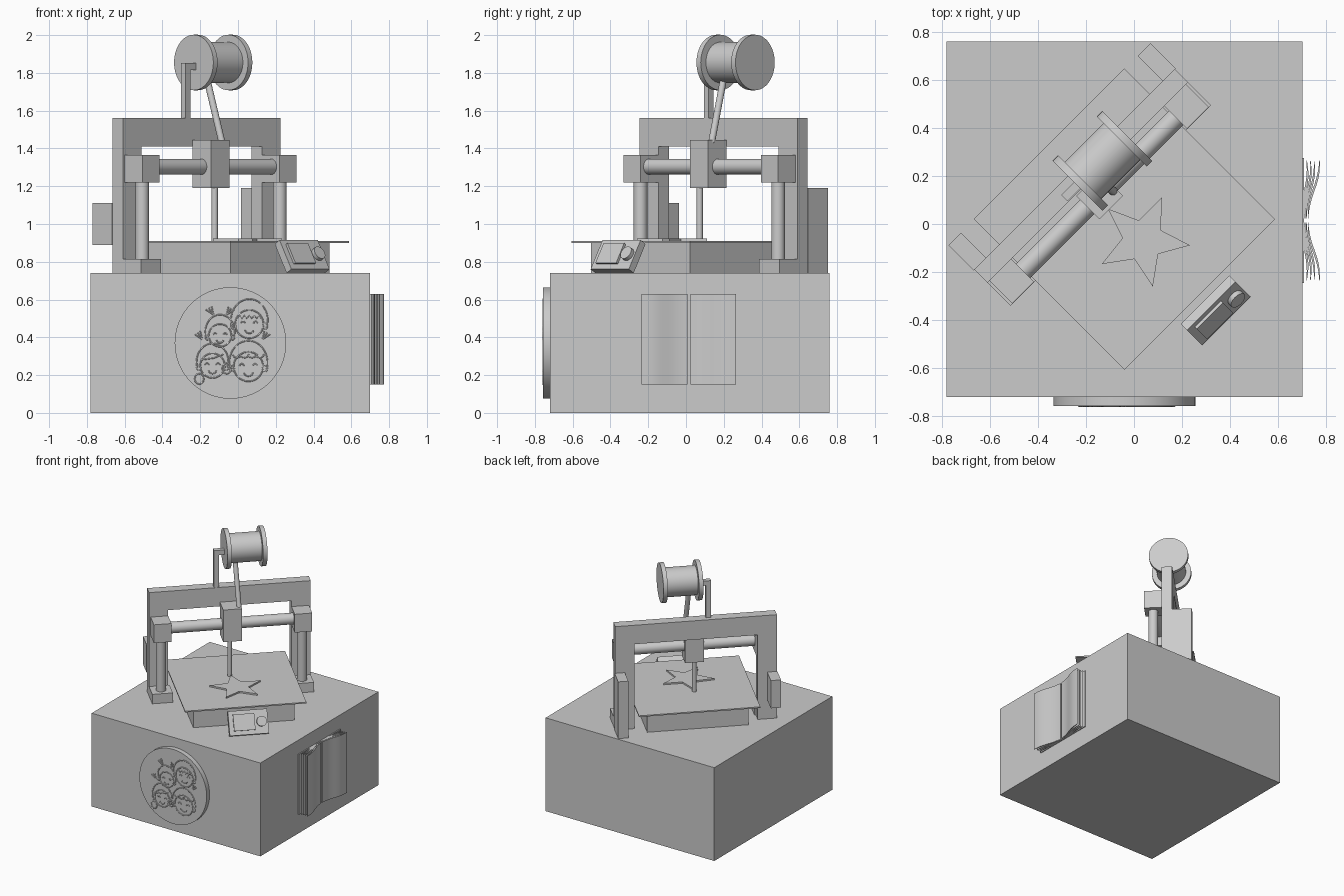
import bpy, bmesh
from math import pi, sin, cos, radians
from mathutils import Matrix, Vector

if "Cube" in bpy.data.objects:
    bpy.data.objects.remove(bpy.data.objects["Cube"])

GREY = (0.6, 0.6, 0.6, 1)
grey = bpy.data.materials.new("plain grey")
grey.use_nodes = True
grey.diffuse_color = GREY
grey.node_tree.nodes["Principled BSDF"].inputs["Base Color"].default_value = GREY

WORLD = Matrix.Identity(4)
# The machine sits turned 45 degrees on its plinth: local x runs along the
# gantry, local -y points to the machine's own front
TURNED = Matrix.Translation((-0.04, 0.02, 0)) @ Matrix.Rotation(pi / 4, 4, "Z")


def finish(name, bm, frame, smooth=False):
    bmesh.ops.recalc_face_normals(bm, faces=bm.faces[:])
    mesh = bpy.data.meshes.new(name)
    bm.to_mesh(mesh)
    bm.free()
    obj = bpy.data.objects.new(name, mesh)
    bpy.context.collection.objects.link(obj)
    obj.matrix_world = frame
    mesh.materials.append(grey)
    if smooth:
        bpy.ops.object.select_all(action="DESELECT")
        obj.select_set(True)
        bpy.context.view_layer.objects.active = obj
        bpy.ops.object.shade_smooth_by_angle(angle=radians(35))
    return obj


def box(name, xs, ys, zs, frame=TURNED):
    bm = bmesh.new()
    bmesh.ops.create_cube(bm, size=1)
    for v in bm.verts:
        v.co = [(r[0] + r[1]) / 2 + c * (r[1] - r[0]) for c, r in zip(v.co, (xs, ys, zs))]
    return finish(name, bm, frame)


def rod(name, a, b, radius, frame=TURNED, sides=48):
    a, b = Vector(a), Vector(b)
    turn = (b - a).to_track_quat("Z", "Y").to_matrix().to_4x4()
    bm = bmesh.new()
    bmesh.ops.create_cone(bm, cap_ends=True, segments=sides, radius1=radius,
                          radius2=radius, depth=(b - a).length,
                          matrix=Matrix.Translation((a + b) / 2) @ turn)
    return finish(name, bm, frame, True)


def prism(name, outline, shift, frame=TURNED, smooth=False):
    """Extrude a closed outline of 3D points along a vector."""
    bm = bmesh.new()
    face = bm.faces.new([bm.verts.new(p) for p in outline])
    new = bmesh.ops.extrude_face_region(bm, geom=[face])["geom"]
    bmesh.ops.translate(bm, vec=shift, verts=[v for v in new if isinstance(v, bmesh.types.BMVert)])
    return finish(name, bm, frame, smooth)


# Plinth
box("plinth", (-0.78, 0.70), (-0.72, 0.76), (0, 0.74), WORLD)

# Heated bed with a printed star
box("bed_block", (-0.37, 0.37), (-0.37, 0.37), (0.74, 0.90))
box("bed_plate", (-0.443, 0.443), (-0.443, 0.443), (0.90, 0.91))
star = []
for i in range(10):
    r, a = (0.085 if i % 2 else 0.197), radians(-6 + 36 * i)
    star.append((0.037 + r * cos(a), -0.068 + r * sin(a), 0.91))
prism("printed_star", star, (0, 0, 0.012), WORLD)

# Arch frame
W, I = 0.59, 0.45
arch = [(-W, 0.74), (-W, 1.56), (W, 1.56), (W, 0.74), (I, 0.74), (I, 1.41), (-I, 1.41), (-I, 0.74)]
prism("arch_frame", [(x, 0.215, z) for x, z in arch], (0, 0.078, 0))

# Gantry posts, mirrored on both sides
for side, s, low, high in (("right", -1, 0.89, 1.11), ("left", 1, 0.74, 1.19)):
    span = lambda p, q: sorted((s * p, s * q))
    box(side + "_foot", span(0.44, 0.59), (0.08, 0.216), (0.74, 0.815))
    rod(side + "_column", (s * 0.515, 0.146, 0.81), (s * 0.515, 0.146, 1.23), 0.036)
    box(side + "_rail_bracket", span(0.45, 0.578), (0.082, 0.216), (1.22, 1.365))
    box(side + "_rear_motor", span(0.52, 0.594), (0.292, 0.44), (low, high))

# Rail, print head, nozzle and filament
rod("cross_rail", (-0.46, 0.146, 1.303), (0.46, 0.146, 1.303), 0.042)
box("print_head", (-0.073, 0.065), (0.073, 0.21), (1.19, 1.445))
rod("nozzle", (-0.022, 0.096, 0.91), (-0.022, 0.096, 1.20), 0.017, sides=24)
rod("filament", (0.05, 0.113, 1.43), (0.036, 0.236, 1.84), 0.018, sides=24)

# Spool on its hook
S, Z = 0.236, 1.855
rod("spool_drum", (-0.02, S, Z), (0.235, S, Z), 0.108)
rod("spool_flange_right", (-0.039, S, Z), (-0.007, S, Z), 0.147)
rod("spool_flange_left", (0.221, S, Z), (0.253, S, Z), 0.147)
box("spool_post", (-0.115, -0.078), (0.22, 0.257), (1.56, 1.852))
box("spool_hook", (-0.08, -0.035), (0.22, 0.257), (1.815, 1.852))

# Control panel: a tilted slab with screen and knob
PANEL = TURNED @ Matrix.Translation((0, -0.555, 0.838)) @ Matrix.Rotation(radians(60), 4, "X")
box("control_panel", (-0.143, 0.143), (-0.089, 0.089), (-0.042, 0), PANEL)
box("control_screen", (-0.11, 0.045), (-0.058, 0.062), (0, 0.014), PANEL)
rod("control_knob", (0.095, 0, 0), (0.095, 0, 0.022), 0.037, PANEL)

# Open book on the left wall: a cover and fanned curved leaves
BY = 0.015
box("book_cover", (0.70, 0.707), (BY - 0.26, BY + 0.26), (0.15, 0.63), WORLD)
for s, side in ((-1, "front"), (1, "back")):
    for i, (root, tip, reach) in enumerate(((0.709, 0.718, 0.25), (0.713, 0.734, 0.247),
                                            (0.718, 0.75, 0.245), (0.724, 0.772, 0.25))):
        upper, lower = [], []
        for k in range(13):
            t = k / 12
            x = root + (tip - root) * t - 0.006 * sin(2 * pi * t)
            y = BY + s * (0.008 + (reach - 0.008) * t)
            half = 0.001 + 0.004 * sin(pi * t)
            upper.append((x + half, y, 0.15))
            lower.append((x - half, y, 0.15))
        prism(f"book_leaf_{side}_{i + 1}", upper + lower[::-1], (0, 0, 0.48), WORLD, True)

# Round badge with four cheerful faces drawn in raised lines
rod("badge", (-0.04, -0.715, 0.37), (-0.04, -0.757, 0.37), 0.295, WORLD, 96)
lines = bpy.data.curves.new("badge_faces", "CURVE")
lines.dimensions = "3D"
lines.bevel_depth = 0.004
lines.bevel_resolution = 1


def stroke(points):
    spline = lines.splines.new("POLY")
    spline.points.add(len(points) - 1)
    for p, (x, z) in zip(spline.points, points):
        p.co = (x, -0.757, z, 1)


def arc(cx, cz, rx, rz, start, end, n=24):
    angles = [radians(start + (end - start) * k / n) for k in range(n + 1)]
    stroke([(cx + rx * cos(a), cz + rz * sin(a)) for a in angles])


def zigzag(cx, cz, width, n=10):
    stroke([(cx + width * (k / n - 0.5), cz + 0.016 * (k % 2)) for k in range(n + 1)])


for cx, cz, r in ((-0.095, 0.41, 0.06), (0.06, 0.47, 0.075), (-0.135, 0.25, 0.065), (0.055, 0.245, 0.078)):
    arc(cx, cz, r, r, 0, 360, 36)
    arc(cx, cz + 0.02, r * 1.3, r * 1.5, -20, 200)
    arc(cx, cz - r * 0.4, r * 0.3, r * 0.25, 180, 360, 10)
    for e in (-1, 1):
        arc(cx + e * r * 0.45, cz + 0.004, r * 0.14, r * 0.14, 0, 180, 8)
        arc(cx + e * r * 1.12, cz - 0.01, r * 0.16, r * 0.22, 0, 360, 10)
# Hair: a fringe, curls, a side parting and two tufts
zigzag(0.06, 0.50, 0.13)
for k in range(4):
    arc(-0.005 + 0.04 * k, 0.31, 0.022, 0.018, 180, 360, 8)
stroke([(-0.20, 0.28), (-0.13, 0.29), (-0.075, 0.31)])
for tx, tz, e in ((-0.19, 0.39, -1), (-0.13, 0.52, -1), (-0.06, 0.52, 1), (0.13, 0.39, 1)):
    for lean in (0.01, 0.025, 0.04):
        stroke([(tx, tz), (tx + e * lean, tz + 0.05 - lean * 0.6)])
# Waving hands
for hx, hz in ((-0.205, 0.18), (-0.06, 0.235)):
    arc(hx, hz, 0.024, 0.028, 0, 360, 12)

faces = bpy.data.objects.new("badge_faces", lines)
bpy.context.collection.objects.link(faces)
lines.materials.append(grey)
bpy.ops.object.select_all(action="DESELECT")
faces.select_set(True)
bpy.context.view_layer.objects.active = faces
bpy.ops.object.convert(target="MESH")
